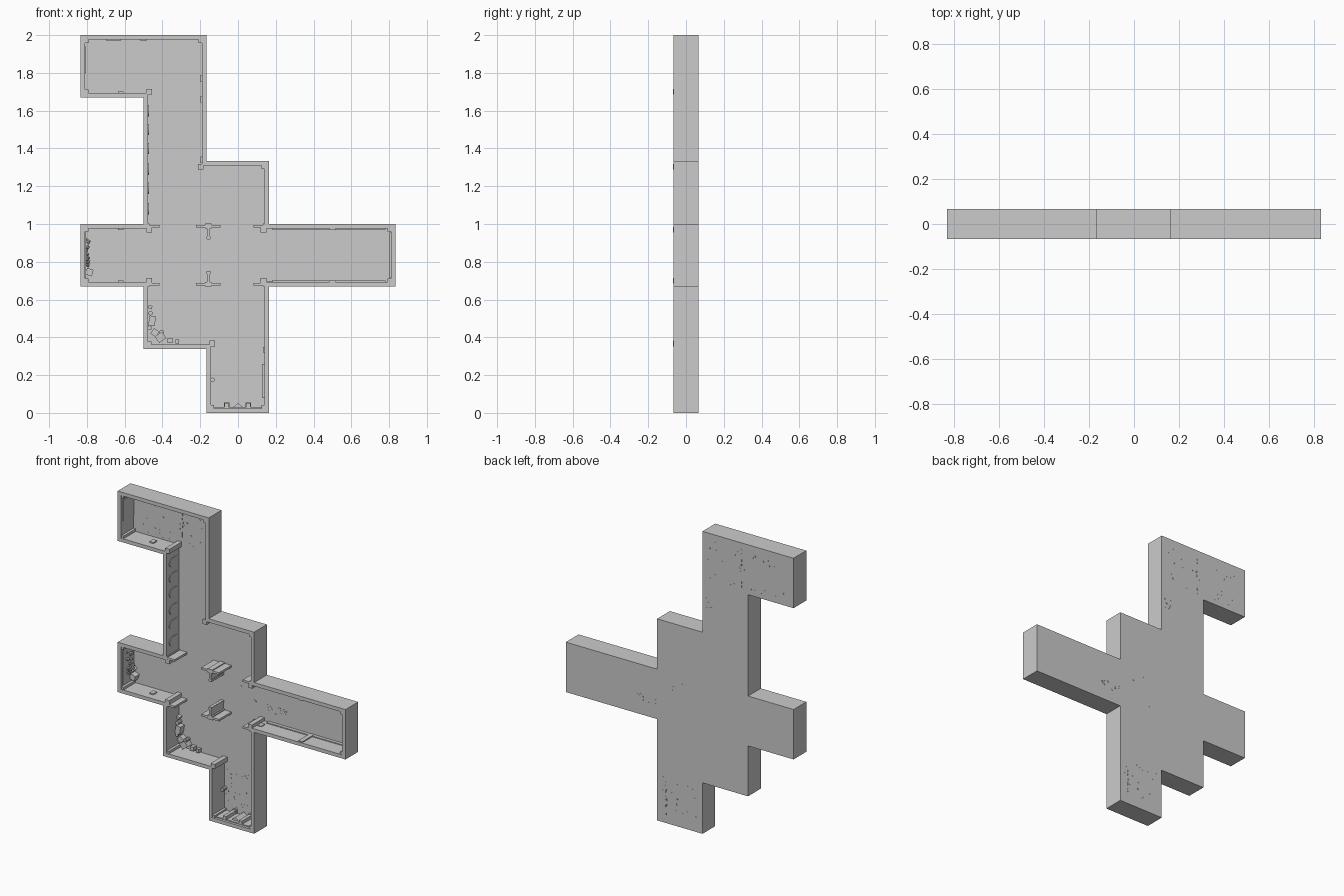
import bpy, bmesh, math, random
from mathutils import Matrix, Vector

if "Cube" in bpy.data.objects:
    bpy.data.objects.remove(bpy.data.objects["Cube"])

random.seed(4)
FRONT, BACK, FLOOR, T = -0.067, 0.066, 0.062, 0.024
OUT = [(-.167, 0), (.165, 0), (.165, .67), (.833, .67), (.833, 1), (.165, 1),
       (.165, 1.333), (-.167, 1.333), (-.167, 2), (-.833, 2), (-.833, 1.67),
       (-.5, 1.67), (-.5, 1), (-.833, 1), (-.833, .67), (-.5, .67),
       (-.5, .337), (-.167, .337)]


def finish(bm, name):
    bmesh.ops.recalc_face_normals(bm, faces=bm.faces[:])
    me = bpy.data.meshes.new(name)
    bm.to_mesh(me)
    bm.free()
    ob = bpy.data.objects.new(name, me)
    bpy.context.collection.objects.link(ob)
    return ob


def add_box(bm, x, z, w, h, y0=FRONT, y1=FLOOR, turn=0):
    m = (Matrix.Translation((x, (y0 + y1) / 2, z)) @ Matrix.Rotation(turn, 4, 'Y')
         @ Matrix.Diagonal((w, y1 - y0, h, 1)))
    bmesh.ops.create_cube(bm, size=1, matrix=m)


def add_drum(bm, x, z, r, y0, y1, sides=10):
    m = Matrix.Translation((x, (y0 + y1) / 2, z)) @ Matrix.Rotation(math.pi / 2, 4, 'X')
    bmesh.ops.create_cone(bm, cap_ends=True, segments=sides, radius1=r, radius2=r,
                          depth=y1 - y0, matrix=m)


def add_prism(bm, points, move):
    """Extrude a closed 3D outline by a vector."""
    f = bm.faces.new([bm.verts.new(p) for p in points])
    g = bmesh.ops.extrude_face_region(bm, geom=[f])
    bmesh.ops.translate(bm, vec=move, verts=[v for v in g['geom'] if isinstance(v, bmesh.types.BMVert)])


def inset(points, d):
    """Offset a counter-clockwise right-angled outline inwards."""
    res = []
    for i, p in enumerate(points):
        a, b, c = Vector(points[i - 1]), Vector(p), Vector(points[(i + 1) % len(points)])
        e, f = (b - a).normalized(), (c - b).normalized()
        res.append(tuple(b + d * (Vector((-e.y, e.x)) + Vector((-f.y, f.x)))))
    return res


# Floor and outer walls as one hollow tray
bm = bmesh.new()
inner = inset(OUT, T)
loops = [[bm.verts.new((x, y, z)) for x, z in pts]
         for pts, y in ((OUT, BACK), (OUT, FRONT), (inner, FRONT), (inner, FLOOR))]
bm.faces.new(loops[0])
bm.faces.new(loops[3])
for a, b in zip(loops, loops[1:]):
    for i in range(len(a)):
        j = (i + 1) % len(a)
        bm.faces.new((a[i], a[j], b[j], b[i]))
finish(bm, "floor_and_walls")

# Square posts in every corner
bm = bmesh.new()
for i, (x, z) in enumerate(inset(OUT, T + .006)):
    a, b, c = (Vector(OUT[k % len(OUT)]) for k in (i - 1, i, i + 1))
    if (b - a).cross(c - b) > 0:
        add_box(bm, x, z, .022, .022, FRONT + .003)
    else:
        add_box(bm, x, z, .03, .03, FRONT - .0005)
finish(bm, "corner_posts")

# Crossing walls: T-shaped piers and stubs, mirrored up and down
bm = bmesh.new()
for s in (-1, 1):
    z = .835 + s * .154
    add_box(bm, -.157, z, .13, .014)
    add_box(bm, -.157, z, .036, .026)
    add_box(bm, -.157, z - s * .035, .016, .07)
    add_box(bm, -.157, z - s * .062, .022, .014)
    for x in (-.457, .122):
        add_box(bm, x, z, .082, .014)
    for x in (-.482, .145):
        add_box(bm, x, z, .026, .026)
finish(bm, "crossing_walls")

# Low skirting and wall ribs on the corridors
bm = bmesh.new()
for x in (-.47, .5):
    for z in (.697, .973):
        if x > 0:
            add_box(bm, x, z, .03, .008, FRONT + .004)
            add_box(bm, .48, z, .6, .006, .04)
for x, z in ((-.5, 1.973), (-.62, 1.697), (-.62, .697), (-.62, .973), (.17, .695)):
    add_box(bm, x, z, .03, .008, -.02, .02)
for z in (1.77, 1.66, 1.34):
    add_box(bm, -.194, z, .008, .035, -.02, .02)
finish(bm, "wall_ribs_and_skirting")

# Thin panels on end walls
bm = bmesh.new()
add_box(bm, -.807, 1.87, .005, .14, -.045, FLOOR)
add_box(bm, .806, .835, .006, .24, -.05, FLOOR)
add_box(bm, -.807, .835, .005, .24, -.05, FLOOR)
add_box(bm, .134, .17, .012, .18, -.03, FLOOR)
add_box(bm, .137, .335, .008, .03, -.03, .02)
add_box(bm, -.66, 1.973, .08, .005, -.04, .03)
add_box(bm, 0, .027, .27, .006, -.05, FLOOR)
finish(bm, "wall_panels")

# Shallow arches along the upper passage
bm = bmesh.new()
for z in (1.08, 1.19, 1.29, 1.4, 1.5, 1.6):
    pts = [(-.477, .04, z - .03)]
    pts += [(-.477, -.01 - .03 * math.sin(k * math.pi / 8), z - .03 * math.cos(k * math.pi / 8))
            for k in range(9)]
    pts += [(-.477, .04, z + .03)]
    add_prism(bm, pts, (.005, 0, 0))
finish(bm, "passage_arches")

# Entrance columns with wedge between them
bm = bmesh.new()
for x in (-.06, .055):
    add_box(bm, x, .04, .022, .024, -.055)
    add_box(bm, x, .041, .028, .03, .05)
add_prism(bm, [(-.032, -.03, .025), (.032, -.03, .025), (0, -.03, .052)], (0, .092, 0))
finish(bm, "entrance_columns")

# Crates piled in the lower left room
bm = bmesh.new()
for x, z, w, h, t, top in ((-.455, .487, .034, .052, .15, .02), (-.44, .425, .035, .035, .6, .025),
                           (-.41, .4, .045, .04, -.6, .015), (-.36, .384, .026, .026, 0, .03),
                           (-.322, .378, .02, .022, 0, .035), (-.465, .56, .02, .018, .4, .035),
                           (-.787, .745, .036, .036, .3, .02), (-.797, .79, .024, .024, .8, .03)):
    add_box(bm, x, z, w, h, top, FLOOR, t)
finish(bm, "crates")

# Barrels
bm = bmesh.new()
for x, z in ((-.463, .528), (-.404, .428), (-.468, .45), (-.135, .175)):
    add_drum(bm, x, z, .012, .025, FLOOR)
finish(bm, "barrels")

# Rubble against the left room wall
bm = bmesh.new()
for k in range(16):
    r = random.uniform(.006, .013)
    y = random.uniform(-.02, .05)
    bmesh.ops.create_icosphere(bm, subdivisions=1, radius=r,
        matrix=Matrix.Translation((random.uniform(-.806, -.79), y, random.uniform(.77, .93))))
finish(bm, "rubble")

# Small pebbles and studs that poke through the floor sheet
bm = bmesh.new()
for x0, x1, z0, z1, n in ((-.79, -.2, 1.7, 1.96, 60), (-.14, .13, .06, .3, 40), (.17, .31, .76, .81, 22),
                          (-.25, -.18, 1.5, 1.57, 10), (-.1, .1, .75, .95, 8)):
    for k in range(n):
        add_drum(bm, random.uniform(x0, x1), random.uniform(z0, z1),
                 random.uniform(.003, .006), FLOOR - .002, .067, 6)
# Broken seams across the floors
for k in range(20):
    add_box(bm, -.45 + random.uniform(-.004, .004), 1.7 + k * .013, .005, .014, FLOOR - .002, .067)
    add_box(bm, .1 + random.uniform(-.004, .004), .05 + k * .012, .005, .013, FLOOR - .002, .067)
finish(bm, "floor_studs")
